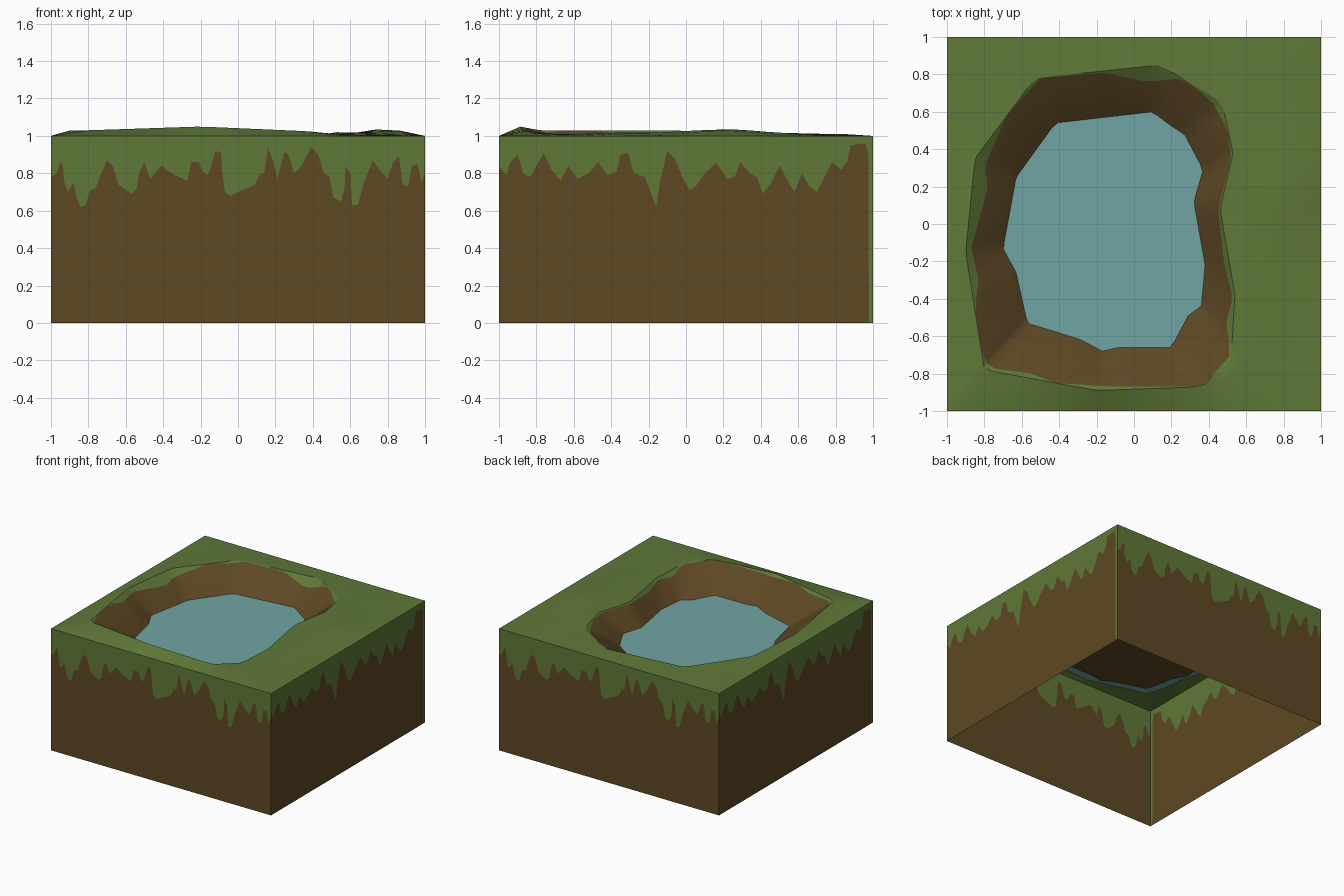
import bpy, bmesh, math
from mathutils import Vector, Matrix

if "Cube" in bpy.data.objects:
    bpy.data.objects.remove(bpy.data.objects["Cube"])

def mat(name, c):
    m = bpy.data.materials.new(name)
    m.diffuse_color = (*c, 1)
    m.use_nodes = True
    m.node_tree.nodes["Principled BSDF"].inputs["Base Color"].default_value = m.diffuse_color
    return m

GRASS = mat("grass green", (0.116, 0.190, 0.040))
SOIL = mat("soil brown", (0.112, 0.065, 0.018))
WATER = mat("pond blue", (0.162, 0.376, 0.366))

def finish(bm, name, mats):
    me = bpy.data.meshes.new(name)
    bm.to_mesh(me)
    bm.free()
    for m in mats:
        me.materials.append(m)
    ob = bpy.data.objects.new(name, me)
    bpy.context.collection.objects.link(ob)
    return ob

# --- Side walls: grass drips over soil, opposite walls repeat -----------------
FRONT = [(-1, .78), (-.97, .80), (-.95, .86), (-.935, .84), (-.93, .76), (-.91, .70), (-.88, .75),
         (-.86, .66), (-.84, .62), (-.815, .63), (-.79, .71), (-.76, .72), (-.74, .78), (-.70, .87),
         (-.67, .84), (-.64, .74), (-.57, .69), (-.54, .72), (-.53, .80), (-.50, .86), (-.47, .77),
         (-.41, .84), (-.34, .79), (-.27, .76), (-.25, .86), (-.21, .86), (-.19, .81), (-.16, .79),
         (-.12, .92), (-.09, .91), (-.085, .81), (-.07, .70), (-.04, .68), (.0, .70), (.05, .72),
         (.09, .74), (.12, .80), (.14, .80), (.16, .94), (.19, .86), (.21, .77), (.25, .92),
         (.27, .90), (.30, .80), (.34, .84), (.39, .94), (.43, .90), (.46, .80), (.49, .78),
         (.51, .67), (.55, .65), (.57, .72), (.575, .84), (.60, .80), (.61, .63), (.64, .63),
         (.67, .74), (.72, .87), (.75, .83), (.80, .77), (.83, .86), (.86, .89), (.88, .74),
         (.91, .73), (.93, .84), (.96, .85), (.98, .75), (1, .80)]
RIGHT = [(-1, .84), (-.96, .79), (-.94, .86), (-.90, .90), (-.87, .80), (-.83, .78), (-.80, .84),
         (-.76, .91), (-.72, .82), (-.67, .76), (-.63, .84), (-.58, .77), (-.52, .80), (-.47, .86),
         (-.42, .79), (-.37, .81), (-.35, .90), (-.31, .91), (-.28, .80), (-.22, .78), (-.19, .70),
         (-.16, .62), (-.14, .75), (-.10, .92), (-.06, .88), (-.02, .78), (.02, .71), (.06, .74),
         (.10, .80), (.16, .86), (.20, .80), (.22, .77), (.26, .78), (.29, .86), (.34, .80),
         (.38, .78), (.41, .69), (.45, .74), (.50, .84), (.55, .75), (.58, .70), (.62, .80),
         (.66, .73), (.70, .70), (.74, .78), (.78, .86), (.83, .82), (.86, .86), (.88, .95),
         (.96, .96), (.975, .9), (.978, 0), (1, 0)]

def wall(name, drips, turn):
    bm = bmesh.new()
    cols = [[bm.verts.new((u, -1, z)) for z in (0, d, 1)] for u, d in drips]
    for i in range(len(cols) - 1):
        a, b = cols[i], cols[i + 1]
        bm.faces.new((a[1], b[1], b[2], a[2])).material_index = 0
        if drips[i][1] or drips[i + 1][1]:
            bm.faces.new((a[0], b[0], b[1], a[1])).material_index = 1
    bm.transform(Matrix.Rotation(math.radians(turn), 4, 'Z'))
    bmesh.ops.remove_doubles(bm, verts=bm.verts, dist=1e-5)
    finish(bm, name, [GRASS, SOIL])

for name, drips, turn in (("front_wall", FRONT, 0), ("right_wall", RIGHT, 90),
                          ("back_wall", FRONT, 180), ("left_wall", RIGHT, 270)):
    wall(name, drips, turn)

# --- Outlines around the pond, resampled by angle ----------------------------
CENTRE = Vector((-0.17, -0.03))
N = 96
CORNERS = [(-1, -1, 1), (1, -1, 1), (1, 1, 1), (-1, 1, 1)]
RIM = [(-.9, -.15, 1.03), (-.8, -.78, 1.03), (-.2, -.89, 1.05), (.37, -.87, 1.025), (.52, -.7, 1.01),
       (.54, -.38, 1.01), (.46, .08, 1.01), (.53, .38, 1.02), (.47, .65, 1.01), (.14, .85, 1.01),
       (-.53, .78, 1.01), (-.85, .35, 1.02)]
TURF = [(-.87, -.13, 1), (-.83, -.3, 1), (-.85, -.45, 1), (-.82, -.68, 1), (-.77, -.77, 1),
        (-.55, -.8, 1), (-.42, -.85, 1), (-.1, -.87, 1), (.37, -.87, 1), (.46, -.8, 1), (.52, -.69, 1),
        (.49, -.52, 1), (.53, -.4, 1), (.48, -.2, 1), (.45, .08, 1), (.52, .35, 1), (.5, .5, 1),
        (.42, .65, 1), (.27, .78, 1), (.06, .76, 1), (-.15, .81, 1), (-.5, .78, 1), (-.68, .58, 1),
        (-.76, .4, 1), (-.8, .3, 1), (-.78, .2, 1), (-.82, .05, 1)]
LEVEL = 0.855
SHORE = [(.1, .6), (.19, .53), (.27, .48), (.37, .29), (.32, .12), (.38, -.22), (.36, -.44), (.29, -.49),
         (.2, -.66), (-.08, -.66), (-.17, -.68), (-.28, -.62), (-.57, -.53), (-.63, -.26), (-.7, -.13),
         (-.63, .25), (-.42, .54)]
SHORE = [(x, y, LEVEL) for x, y in SHORE]
# angles include the four corners so the square stays exact
ANGLES = sorted({round(2 * math.pi * i / N, 5) for i in range(N)} |
                {round(math.atan2(y - CENTRE.y, x - CENTRE.x) % (2 * math.pi), 5) for x, y, _ in CORNERS})

def ring(poly):
    out = []
    for a in ANGLES:
        d = Vector((math.cos(a), math.sin(a)))
        best = None
        for i in range(len(poly)):
            p, q = Vector(poly[i]), Vector(poly[(i + 1) % len(poly)])
            e, w = q.xy - p.xy, p.xy - CENTRE
            k = d.cross(e)
            if abs(k) < 1e-9:
                continue
            r, s = w.cross(e) / k, w.cross(d) / k
            if r > 0 and -1e-4 <= s <= 1.0001 and (best is None or r < best[0]):
                best = (r, p.z + (q.z - p.z) * s)
        c = CENTRE + d * best[0]
        out.append(Vector((c.x, c.y, best[1])))
    return out

def scaled(pts, f, z):
    return [Vector((*(CENTRE + (p.xy - CENTRE) * f), z)) for p in pts]

def skin(bm, rings, colours):
    vs = [[bm.verts.new(p) for p in r] for r in rings]
    n = len(ANGLES)
    for a, b, c in zip(vs, vs[1:], colours):
        for i in range(n):
            j = (i + 1) % n
            f = bm.faces.new((a[i], a[j], b[j], b[i]))
            f.material_index = c
    return vs

def bump(p):
    # low hump to the right of the pond
    h = 0.035 * math.exp(-((p.x - .8) / .12) ** 2 - ((p.y - .2) / .25) ** 2)
    h += 0.015 * math.exp(-((p.x - .68) / .1) ** 2 - ((p.y + .2) / .3) ** 2)
    return Vector((p.x, p.y, p.z + h))

edge, rim, turf, shore = ring(CORNERS), ring(RIM), ring(TURF), ring(SHORE)
steps = [[bump(e.lerp(r, t)) for e, r in zip(edge, rim)] for t in (.25, .5, .75)]
lip = []
for r, t, s in zip(rim, turf, shore):
    R, T, S = [(p.xy - CENTRE).length for p in (r, t, s)]
    k = min(max((R - T) / (R - S), 0.01), 1)
    lip.append(r.lerp(s, k))

# --- Turf with the pond basin -------------------------------------------------
bm = bmesh.new()
rings = [edge] + steps + [rim, lip, shore, scaled(shore, .87, .78)]
vs = skin(bm, rings, [0, 0, 0, 0, 0, 1, 1])
bm.faces.new(vs[-1]).material_index = 1
bmesh.ops.recalc_face_normals(bm, faces=bm.faces)
if sum(f.normal.z for f in bm.faces) < 0:
    bmesh.ops.reverse_faces(bm, faces=bm.faces)
ground = finish(bm, "turf_and_basin", [GRASS, SOIL])
bpy.context.view_layer.objects.active = ground
ground.select_set(True)
bpy.ops.object.shade_smooth_by_angle(angle=math.radians(30))

# --- Water sheet, tucked a little under the banks ----------------------------
bm = bmesh.new()
wide = [s.lerp(t, .4).to_2d().to_3d() + Vector((0, 0, LEVEL)) for s, t in zip(shore, turf)]
bm.faces.new([bm.verts.new(p) for p in wide])
finish(bm, "pond_water", [WATER])
